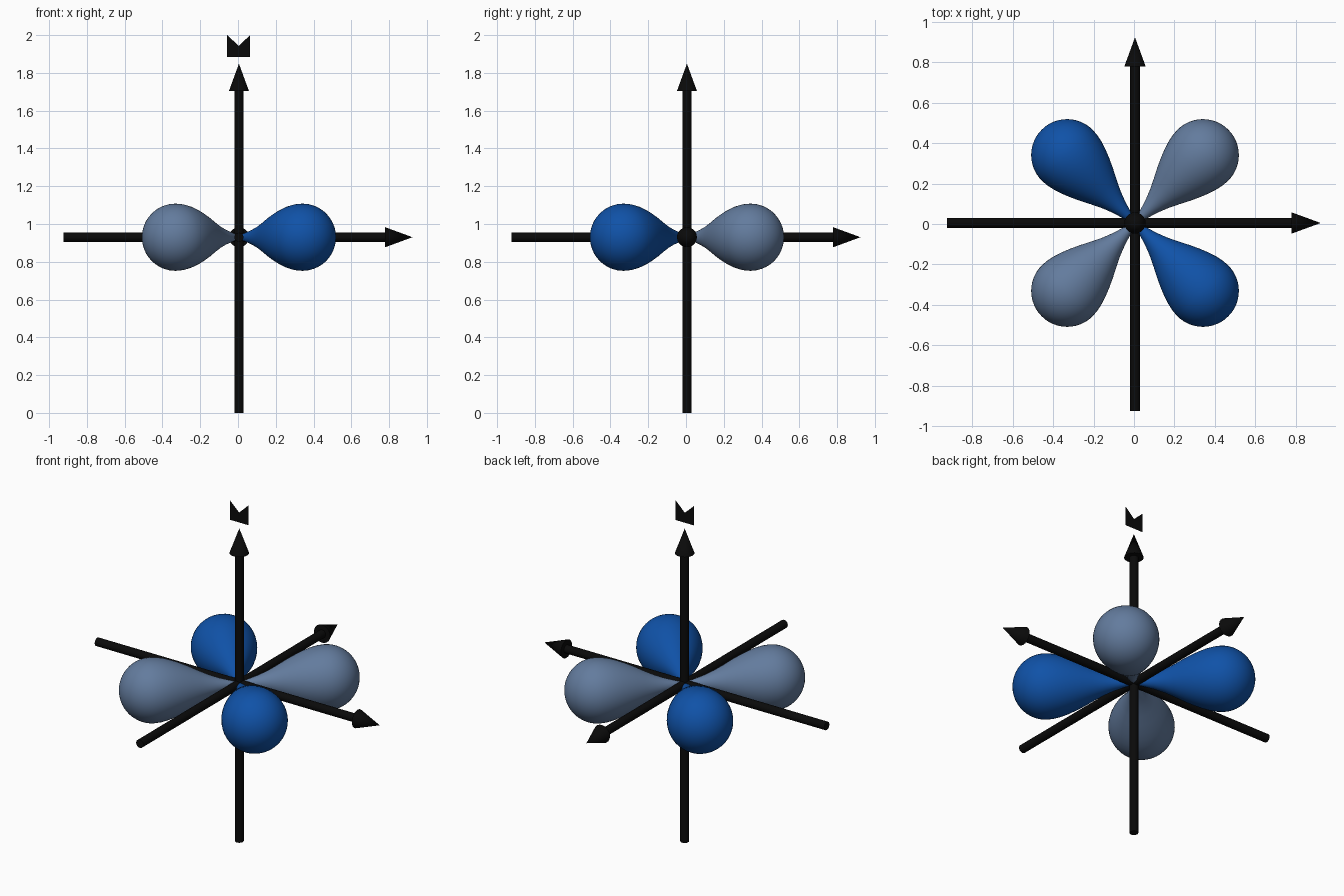
import bpy, bmesh, math
from mathutils import Matrix, Vector

if "Cube" in bpy.data.objects:
    bpy.data.objects.remove(bpy.data.objects["Cube"])

CENTRE = Vector((0.005, 0.005, 0.93))


def material(name, rgb):
    m = bpy.data.materials.new(name)
    m.diffuse_color = (*rgb, 1)
    m.use_nodes = True
    m.node_tree.nodes["Principled BSDF"].inputs["Base Color"].default_value = m.diffuse_color
    return m


BLACK = material("black", (0.003, 0.003, 0.003))
BLUE = material("deep blue", (0.005, 0.084, 0.39))
GREY = material("slate grey", (0.125, 0.2, 0.34))


def add_object(name, bm, mat, direction=None, angle=40):
    me = bpy.data.meshes.new(name)
    bmesh.ops.recalc_face_normals(bm, faces=bm.faces)
    bm.to_mesh(me)
    bm.free()
    me.materials.append(mat)
    ob = bpy.data.objects.new(name, me)
    bpy.context.collection.objects.link(ob)
    if direction:
        rot = Vector((0, 0, 1)).rotation_difference(Vector(direction))
        me.transform(Matrix.Translation(CENTRE) @ rot.to_matrix().to_4x4())
        bpy.ops.object.select_all(action='DESELECT')
        ob.select_set(True)
        bpy.context.view_layer.objects.active = ob
        bpy.ops.object.shade_smooth_by_angle(angle=math.radians(angle))
    return ob


def lathe(profile, sides):
    """Spin (radius, height) points around z; the profile starts and ends on the axis."""
    bm = bmesh.new()
    verts = [bm.verts.new((r, 0, h)) for r, h in profile]
    edges = [bm.edges.new(p) for p in zip(verts, verts[1:])]
    bmesh.ops.spin(bm, geom=verts + edges, cent=(0, 0, 0), axis=(0, 0, 1),
                   angle=math.tau, steps=sides, use_merge=True)
    bmesh.ops.remove_doubles(bm, verts=bm.verts, dist=1e-5)
    return bm


# Axis arrows: shaft with a cone head
ARROW = [(0, -0.93), (0.024, -0.93), (0.024, 0.774), (0.053, 0.774), (0, 0.919)]
for axis, d in (("x", (1, 0, 0)), ("y", (0, 1, 0)), ("z", (0, 0, 1))):
    add_object(f"axis_arrow_{axis}", lathe(ARROW, 20), BLACK, d)

# Teardrop lobes: concave neck flowing into a round end
R, BALL = 0.178, 0.475
NECK = [(0, 0), (0.012, 0.012), (0.026, 0.06), (0.041, 0.11), (0.062, 0.164),
        (0.089, 0.22), (0.115, 0.27), (0.138, 0.32), (0.154, 0.36),
        (0.167, 0.40), (0.1755, 0.44)]
CAP = [(R * math.cos(a), BALL + R * math.sin(a))
       for a in (i * math.pi / 24 for i in range(12))] + [(0, BALL + R)]
for sx in (1, -1):
    for sy in (1, -1):
        side = ("right" if sx > 0 else "left") + ("_back" if sy > 0 else "_front")
        add_object(f"lobe_{side}", lathe(NECK + CAP, 48),
                   GREY if sx == sy else BLUE, (sx, sy, 0), 80)

# Flat notched plate above the upright arrow
bm = bmesh.new()
left, mid, right, low, notch = -0.057, 0.004, 0.064, 1.884, 1.943
pts = [(left, low), (right, low), (right, 2), (mid, notch), (left, 2)]
bm.faces.new([bm.verts.new((x, CENTRE.y, z)) for x, z in pts])
add_object("notched_plate", bm, BLACK)
